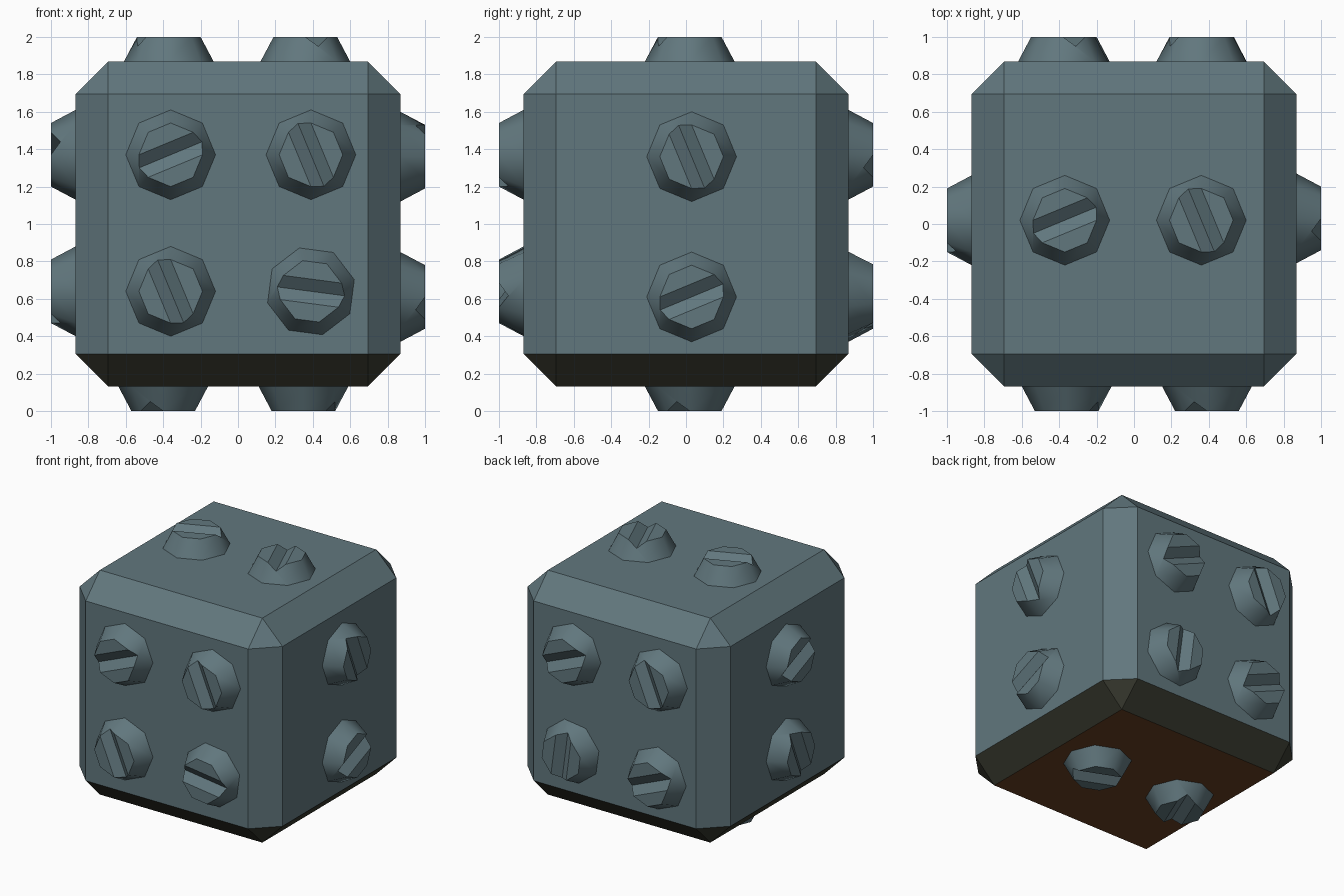
import bpy, bmesh, math
from mathutils import Vector

if "Cube" in bpy.data.objects:
    bpy.data.objects.remove(bpy.data.objects["Cube"])

HALF = 0.868      # half size of the block
BEVEL = 0.173
CENTRE = Vector((0, 0, 1))


def material(name, rgb):
    m = bpy.data.materials.new(name)
    m.diffuse_color = (*rgb, 1)
    m.use_nodes = True
    m.node_tree.nodes["Principled BSDF"].inputs["Base Color"].default_value = m.diffuse_color
    return m


slate = material("slate_blue_grey", (0.12, 0.185, 0.207))
soot = material("dark_olive", (0.04, 0.042, 0.028))
brown = material("dark_brown", (0.14, 0.05, 0.017))


def add_object(name, bm, mats):
    mesh = bpy.data.meshes.new(name)
    bm.to_mesh(mesh)
    bm.free()
    for m in mats:
        mesh.materials.append(m)
    ob = bpy.data.objects.new(name, mesh)
    bpy.context.collection.objects.link(ob)
    return ob


# Chamfered block, underside and lower chamfers in darker colours
bm = bmesh.new()
bmesh.ops.create_cube(bm, size=2 * HALF)
bmesh.ops.bevel(bm, geom=bm.edges[:], offset=BEVEL, segments=1,
                profile=0.5, affect='EDGES')
bmesh.ops.translate(bm, verts=bm.verts[:], vec=CENTRE)
bm.normal_update()
for f in bm.faces:
    f.material_index = 2 if f.normal.z < -0.9 else 1 if f.normal.z < -0.3 else 0
add_object("block", bm, [slate, soot, brown])


# Eight-sided tapered bolt head with a V-shaped slot
def bolt(name, u_axis, v_axis, u, v, slot_angle):
    u_axis, v_axis = Vector(u_axis), Vector(v_axis)
    n_axis = u_axis.cross(v_axis)
    bm = bmesh.new()

    def vert(r, deg, h):
        a = math.radians(deg + slot_angle - 22.5)
        return bm.verts.new(CENTRE + u_axis * (u + r * math.cos(a))
                            + v_axis * (v + r * math.sin(a)) + n_axis * h)

    r0, r1, depth = 0.24, 0.17, 0.05
    b = [vert(r0, 45 * i, HALF) for i in range(8)]
    t = [vert(r1, 45 * i, 1.0) for i in range(8)]
    rn = (r1 + (r0 - r1) * depth / (1 - HALF)) * math.cos(math.pi / 8)
    n = {i: vert(rn, 45 * i + 22.5, 1.0 - depth) for i in (0, 4)}
    for i in range(8):
        j = (i + 1) % 8
        notch = [n[i]] if i in n else []
        bm.faces.new([b[i], b[j], t[j]] + notch + [t[i]]).smooth = True
    bm.faces.new(t[1:5])
    bm.faces.new(t[5:] + t[:1])
    bm.faces.new([t[1], t[4], n[4], n[0]])
    bm.faces.new([t[5], t[0], n[0], n[4]])
    add_object(name, bm, [slate])


# Bolt layout per side: right axis, up axis, then (right, up, slot angle)
X, Y, Z = (1, 0, 0), (0, 1, 0), (0, 0, 1)
NX, NY = (-1, 0, 0), (0, -1, 0)
layout = {
    "front": (X, Z, [(-0.36, 0.37, 22.5), (0.39, 0.37, 112.5),
                     (-0.36, -0.36, 112.5), (0.39, -0.36, -7.5)]),
    "back": (NX, Z, [(-0.36, 0.37, 22.5), (0.38, 0.37, 112.5),
                     (-0.37, -0.38, 82.5), (0.37, -0.39, 22.5)]),
    "right": (Y, Z, [(0.03, 0.36, 112.5), (0.03, -0.39, 22.5)]),
    "left": (NY, Z, [(-0.02, 0.37, 22.5), (-0.02, -0.36, 112.5)]),
    "top": (X, Y, [(-0.37, 0.02, 22.5), (0.36, 0.02, 112.5)]),
    "bottom": (X, NY, [(0.35, -0.02, 22.5), (-0.40, -0.02, 112.5)]),
}
for side, (ua, va, spots) in layout.items():
    for k, (u, v, ang) in enumerate(spots, 1):
        bolt(f"{side}_bolt_{k}", ua, va, u, v, ang)
